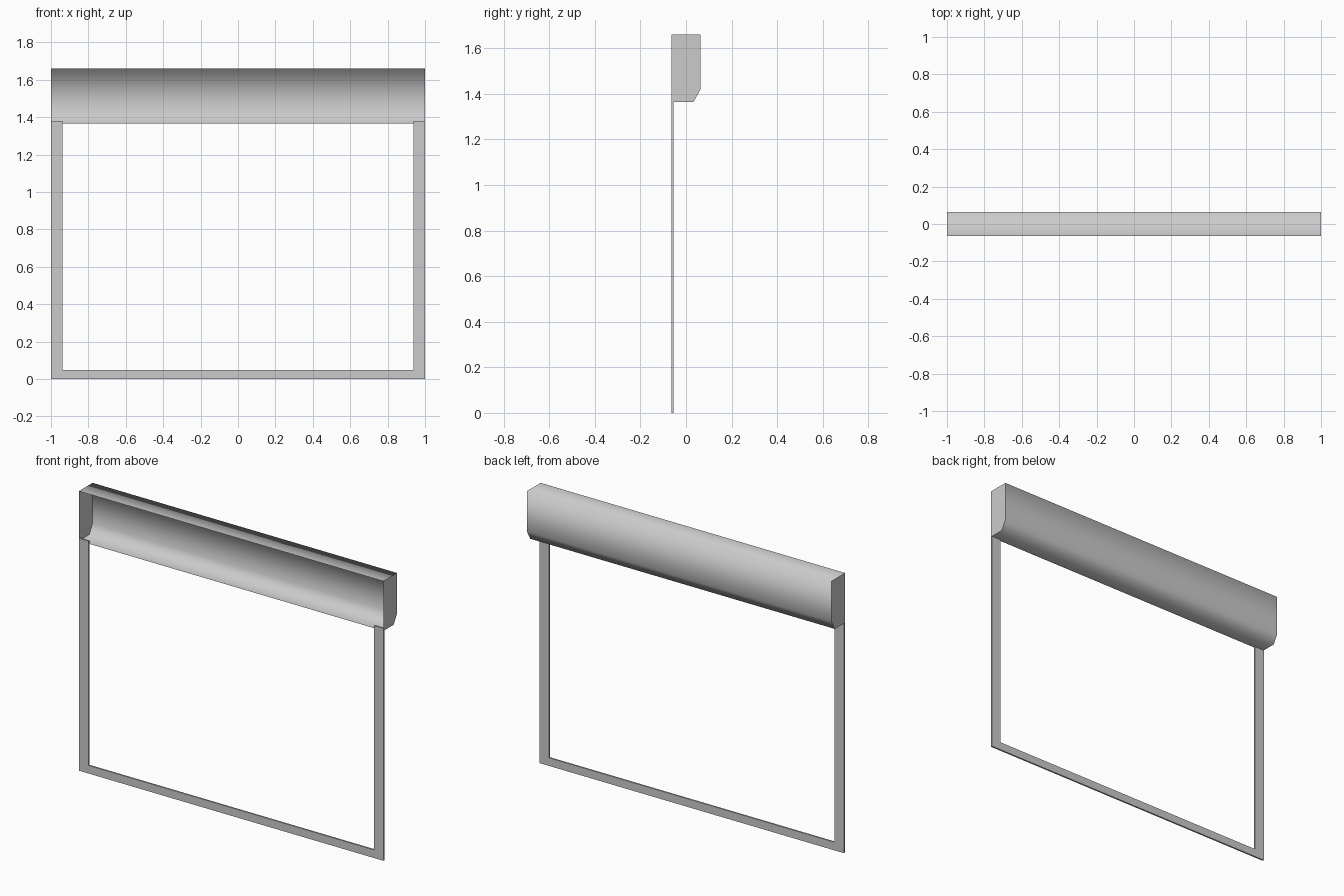
import bpy

if "Cube" in bpy.data.objects:
    bpy.data.objects.remove(bpy.data.objects["Cube"])

D = 0.064          # half depth
FRAME_T = 0.01     # frame thickness

# cross-section of the open-fronted roller housing (y, z), front top round to front bottom
PROFILE = [(-D, 1.66), (D, 1.66), (D, 1.42), (0.033, 1.365), (-D, 1.365)]


def add_mesh(name, verts, faces, smooth=False):
    mesh = bpy.data.meshes.new(name)
    mesh.from_pydata(verts, [], faces)
    for p in mesh.polygons:
        p.use_smooth = smooth
    mesh.update()
    obj = bpy.data.objects.new(name, mesh)
    bpy.context.collection.objects.link(obj)
    return obj


# housing shell: thin sheet, open at the front
n = len(PROFILE)
verts = [(x, y, z) for x in (-1, 1) for y, z in PROFILE]
faces = [(i, i + n, i + n + 1, i + 1) for i in range(n - 1)]
add_mesh("housing_shell", verts, faces, smooth=True)

# end caps, kept separate so they stay flat
for side, x in (("left", -1), ("right", 1)):
    order = range(n) if x < 0 else range(n - 1, -1, -1)
    add_mesh(side + "_end_cap", [(x, y, z) for y, z in PROFILE], [tuple(order)])

# U-shaped frame: two side rails and a bottom bar in one outline (x, z)
half = [(0.937, 0.048), (0.937, 1.38), (1, 1.38), (1, 0)]
outline = half + [(-x, z) for x, z in reversed(half)]
m = len(outline)
verts = [(x, y, z) for y in (-D, -D + FRAME_T) for x, z in outline]
# quads per face: right rail, bottom bar, left rail
quads = [(0, 1, 2, 3), (0, 3, 4, 7), (4, 5, 6, 7)]
faces = [tuple(reversed(q)) for q in quads]
faces = [tuple(q) for q in faces] + [tuple(i + m for i in reversed(q)) for q in faces]
faces += [(i, (i + 1) % m, (i + 1) % m + m, i + m) for i in range(m)]
frame = add_mesh("screen_frame", verts, faces)

# consistent outward normals on the closed frame
import bmesh
bm = bmesh.new()
bm.from_mesh(frame.data)
bmesh.ops.recalc_face_normals(bm, faces=bm.faces[:])
bm.to_mesh(frame.data)
bm.free()
